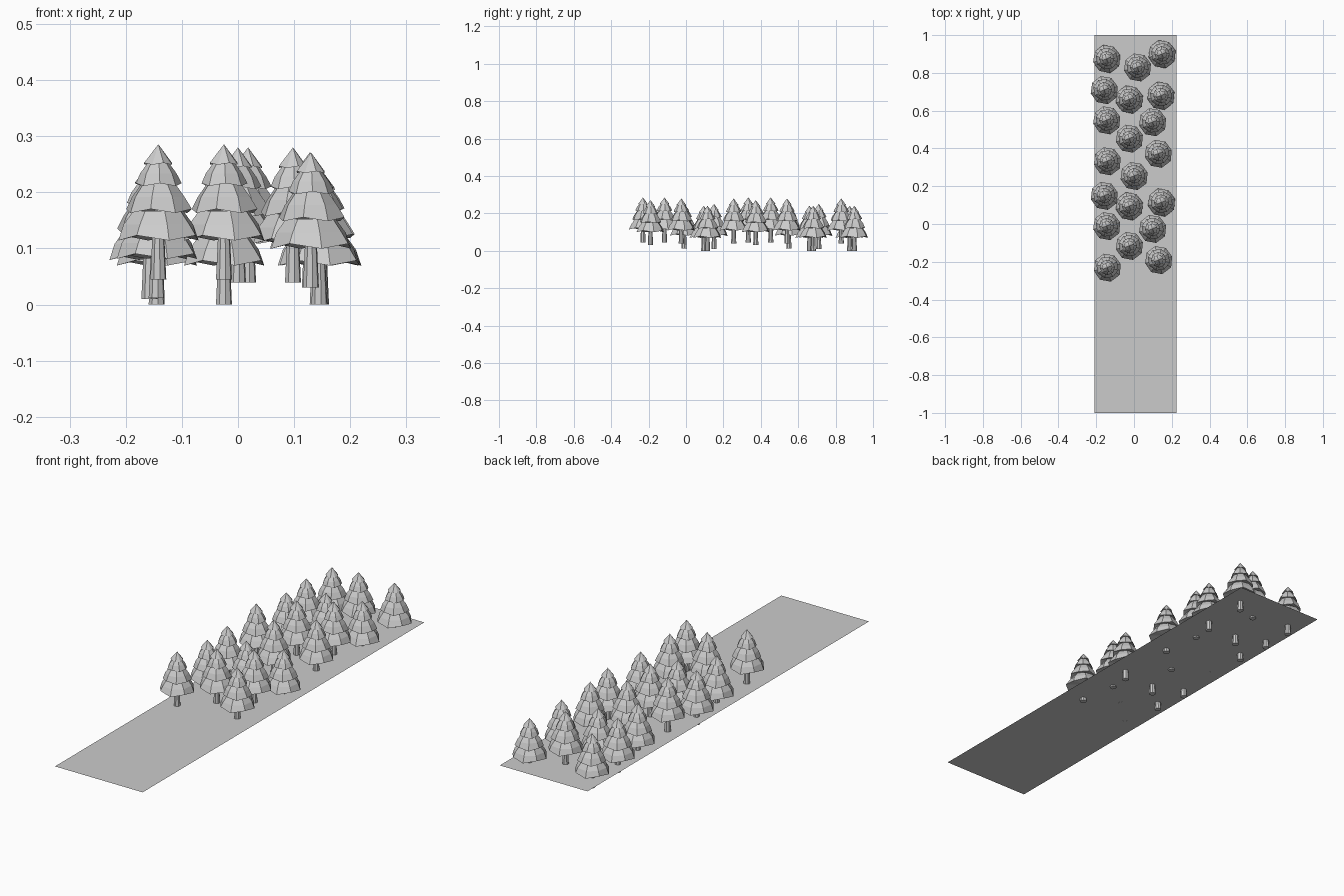
import bpy, bmesh, math, random

if "Cube" in bpy.data.objects:
    bpy.data.objects.remove(bpy.data.objects["Cube"])

SIDES = 8
# each tier: rim height, rim radius, upper height, upper radius
TIERS = [(0.074, 0.076, 0.122, 0.046), (0.122, 0.060, 0.172, 0.030),
         (0.169, 0.041, 0.209, 0.018), (0.206, 0.027, 0.241, 0.0)]


def ring(bm, radius, z, turn, n=SIDES, wave=0.0, rnd=None):
    verts = []
    for i in range(n):
        a = turn + 2 * math.pi * i / n
        dz = wave * (1 if i % 2 else -1)
        r = radius * (rnd.uniform(0.96, 1.03) if rnd else 1)
        verts.append(bm.verts.new((r * math.cos(a), r * math.sin(a), z + dz)))
    return verts


def bridge(bm, low, high):
    n = len(low)
    for i in range(n):
        j = (i + 1) % n
        bm.faces.new((low[i], low[j], high[j], high[i]))


def fan(bm, loop, tip):
    for i in range(len(loop)):
        bm.faces.new((loop[i], loop[(i + 1) % len(loop)], tip))


def make_tree():
    rnd = random.Random(4)
    bm = bmesh.new()
    # tapered trunk
    base = ring(bm, 0.0145, 0, 0.2)
    top = ring(bm, 0.0105, 0.085, 0.2)
    bm.faces.new(base[::-1])
    bridge(bm, base, top)
    # stacked foliage skirts with uneven rims and sloping undersides
    for k, (z, r, zt, rt) in enumerate(TIERS):
        turn = 0.25 + 0.3 * k
        rim = ring(bm, r, z, turn, wave=0.06 * r, rnd=rnd)
        under = bm.verts.new((0, 0, z + 0.013))
        fan(bm, rim[::-1], under)
        if rt:
            mid = ring(bm, (r + rt) / 2 + 0.003, (z + zt) / 2, turn)
            upper = ring(bm, rt, zt, turn)
            bridge(bm, rim, mid)
            bridge(bm, mid, upper)
            bm.faces.new(upper)
        else:
            fan(bm, rim, bm.verts.new((0, 0, zt)))
    mesh = bpy.data.meshes.new("tree")
    bm.to_mesh(mesh)
    bm.free()
    return mesh


# trees: x, y, trunk base height
SPOTS = [
    (-.145, .875, 0), (.018, .83, .039), (.148, .90, 0),
    (-.158, .71, .01), (-.025, .66, 0), (.142, .68, 0),
    (-.145, .55, .012), (.098, .54, .039), (-.025, .453, .0447),
    (-.142, .333, .0447), (.128, .373, .03), (0, .255, .039),
    (-.158, .15, .01), (-.025, .095, 0), (.145, .115, 0),
    (-.145, -.01, .012), (.098, -.025, .039), (-.025, -.115, .0447),
    (-.142, -.23, .0447), (.13, -.19, .03)]
tree_mesh = make_tree()
for i, spot in enumerate(SPOTS):
    tree = bpy.data.objects.new(f"pine_tree_{i + 1}", tree_mesh)
    tree.location = spot
    bpy.context.collection.objects.link(tree)

# thin ground strip that the trunks pass through
bpy.ops.mesh.primitive_plane_add(size=1, location=(0.008, 0, 0.045))
strip = bpy.context.object
strip.name = "ground_strip"
strip.scale = (0.436, 2, 1)
